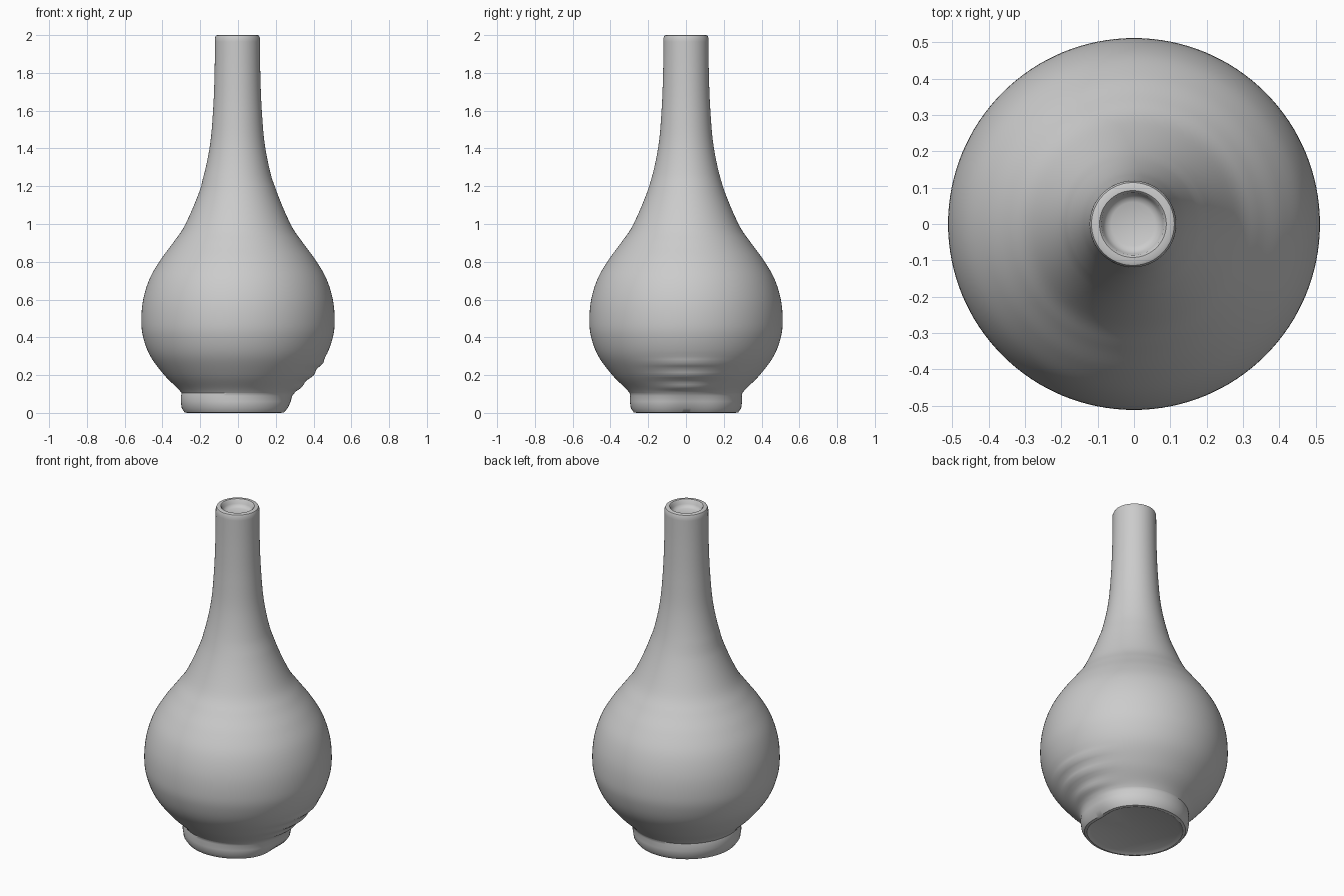
import bpy, bmesh, math

if "Cube" in bpy.data.objects:
    bpy.data.objects.remove(bpy.data.objects["Cube"])

SEG = 128


def smooth(points, steps=6):
    """Catmull-Rom curve through (radius, height) points."""
    p = [points[0]] + points + [points[-1]]
    out = []
    for i in range(1, len(p) - 2):
        a, b, c, d = p[i - 1:i + 3]
        for s in range(steps):
            t = s / steps
            out.append(tuple(0.5 * (2 * b[k] + (c[k] - a[k]) * t
                             + (2 * a[k] - 5 * b[k] + 4 * c[k] - d[k]) * t * t
                             + (3 * b[k] - a[k] - 3 * c[k] + d[k]) * t ** 3)
                             for k in (0, 1)))
    return out + [points[-1]]


# Profile: foot, bulb and neck, then lip and shallow mouth recess
foot = [(0.0, 0.012), (0.24, 0.01), (0.262, 0.0), (0.277, 0.003),
        (0.292, 0.025), (0.297, 0.06), (0.296, 0.09)]
body = smooth([(0.298, 0.104), (0.32, 0.13), (0.39, 0.2), (0.464, 0.3),
               (0.502, 0.4), (0.512, 0.49), (0.502, 0.6), (0.468, 0.71),
               (0.41, 0.81), (0.344, 0.9), (0.278, 1.0), (0.195, 1.2),
               (0.148, 1.4), (0.129, 1.6), (0.121, 1.8), (0.119, 1.985)])
mouth = [(0.114, 1.997), (0.108, 2.0), (0.092, 2.0), (0.086, 1.994),
         (0.082, 1.975), (0.073, 1.963), (0.06, 1.957), (0.0, 1.955)]
profile = foot + body + mouth


def side_offset(ang, z):
    """Soft throwing ripples and worn foot on the +x side."""
    w = math.exp(-(ang / 0.42) ** 2)
    if z < 0.1:
        return -0.03 * w * (1 - z / 0.1)
    if z < 0.32:
        fade = min(1, (z - 0.1) / 0.03, (0.32 - z) / 0.06)
        return w * fade * (0.006 + 0.006 * math.cos((z - 0.2) * 2 * math.pi / 0.065))
    return 0.0


# Lathe the profile
bm = bmesh.new()
rings = []
for r, z in profile:
    if r == 0:
        rings.append([bm.verts.new((0, 0, z))])
        continue
    ring = []
    for i in range(SEG):
        a = 2 * math.pi * i / SEG
        signed = (a + math.pi) % (2 * math.pi) - math.pi
        rr = r + (side_offset(signed, z) if r > 0.23 else 0)
        shift = -0.006 if z < 0.1 else (-0.003 if z > 1.2 else 0)
        ring.append(bm.verts.new((rr * math.cos(a) + shift, rr * math.sin(a), z)))
    rings.append(ring)
for lo, hi in zip(rings, rings[1:]):
    for i in range(SEG):
        j = (i + 1) % SEG
        if len(lo) == 1:
            bm.faces.new((lo[0], hi[j], hi[i]))
        elif len(hi) == 1:
            bm.faces.new((lo[i], lo[j], hi[0]))
        else:
            bm.faces.new((lo[i], lo[j], hi[j], hi[i]))
bmesh.ops.recalc_face_normals(bm, faces=bm.faces)
mesh = bpy.data.meshes.new("vase")
bm.to_mesh(mesh)
bm.free()
vase = bpy.data.objects.new("vase", mesh)
bpy.context.collection.objects.link(vase)

# Smooth shading with crisp lip and foot edges
bpy.context.view_layer.objects.active = vase
vase.select_set(True)
bpy.ops.object.shade_smooth_by_angle(angle=math.radians(35))
